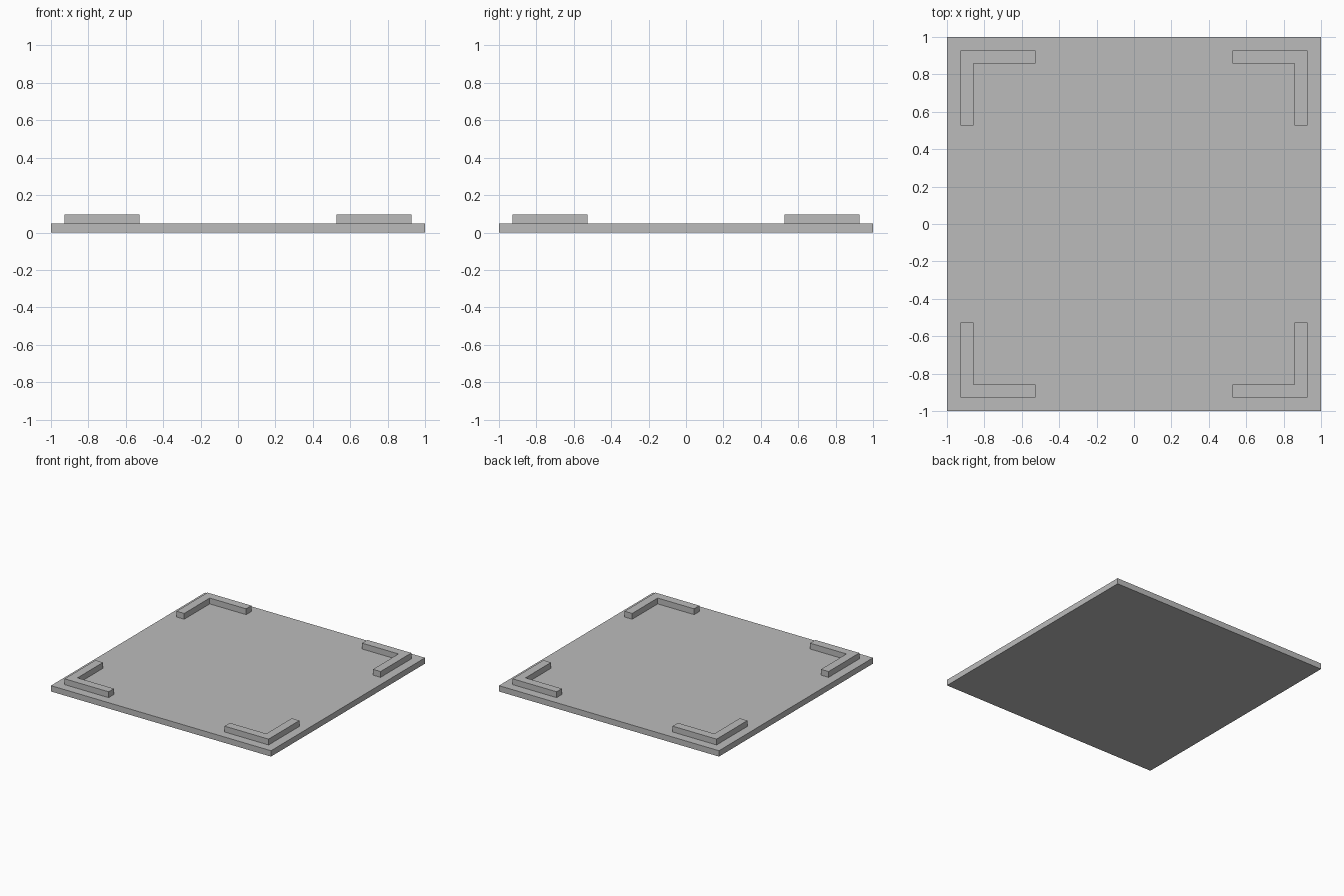
import bpy
import bmesh

cube = bpy.data.objects.get("Cube")
if cube:
    bpy.data.objects.remove(cube, do_unlink=True)

PLATE_TOP, BRACKET_TOP = 0.048, 0.096
OUTER, INNER, END = 0.927, 0.858, 0.527

grey = bpy.data.materials.new("plain grey")
grey.use_nodes = True
grey.diffuse_color = (0.5, 0.5, 0.5, 1)
grey.node_tree.nodes["Principled BSDF"].inputs["Base Color"].default_value = grey.diffuse_color


def prism(name, outline, bottom, top):
    """Extrude a flat outline upward into a solid."""
    bm = bmesh.new()
    face = bm.faces.new([bm.verts.new((x, y, bottom)) for x, y in outline])
    extruded = bmesh.ops.extrude_face_region(bm, geom=[face], use_keep_orig=True)
    raised = [g for g in extruded["geom"] if isinstance(g, bmesh.types.BMVert)]
    bmesh.ops.translate(bm, verts=raised, vec=(0, 0, top - bottom))
    bmesh.ops.recalc_face_normals(bm, faces=bm.faces)
    mesh = bpy.data.meshes.new(name)
    bm.to_mesh(mesh)
    bm.free()
    mesh.materials.append(grey)
    obj = bpy.data.objects.new(name, mesh)
    bpy.context.collection.objects.link(obj)
    return obj


# Square base plate
prism("base_plate", [(-1, -1), (1, -1), (1, 1), (-1, 1)], 0, PLATE_TOP)

# Raised L-shaped bracket in each corner
corner = [(OUTER, OUTER), (END, OUTER), (END, INNER),
          (INNER, INNER), (INNER, END), (OUTER, END)]
for side, sx in (("left", 1), ("right", -1)):
    for depth, sy in (("front", -1), ("back", 1)):
        prism(f"{depth}_{side}_corner_bracket",
              [(x * sx, y * sy) for x, y in corner], PLATE_TOP, BRACKET_TOP)
